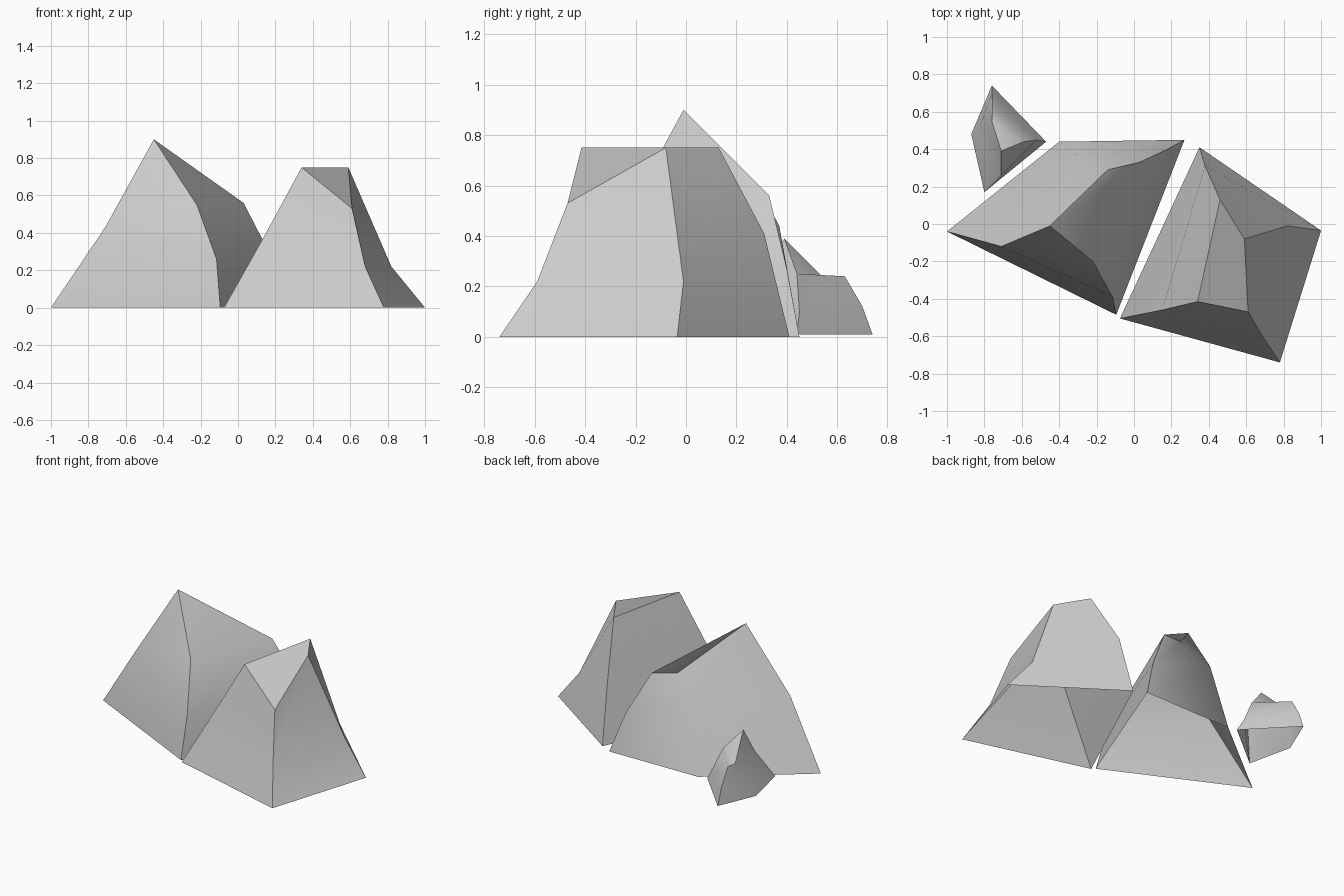
import bpy
import bmesh
import math

# Remove the default cube
default_cube = bpy.data.objects.get("Cube")
if default_cube:
    bpy.data.objects.remove(default_cube, do_unlink=True)

# Single stone colour
stone = bpy.data.materials.new("grey_stone")
stone.use_nodes = True
stone_color = (0.6, 0.6, 0.6, 1)
stone.diffuse_color = stone_color
stone.node_tree.nodes["Principled BSDF"].inputs["Base Color"].default_value = stone_color


def make_rock(name, base_ring, middle_ring, top_ring):
    """Skin three four-cornered rings into a rock shell, open underneath."""
    bm = bmesh.new()
    rings = [[bm.verts.new(corner) for corner in ring]
             for ring in (base_ring, middle_ring, top_ring)]

    # Side walls between neighbouring rings
    for lower, upper in zip(rings, rings[1:]):
        for i in range(len(lower)):
            j = (i + 1) % len(lower)
            bm.faces.new((lower[i], lower[j], upper[j], upper[i]))

    # Cap folded along the ridge from its first corner
    bm.faces.new(rings[-1])

    mesh = bpy.data.meshes.new(name)
    bm.to_mesh(mesh)
    bm.free()
    mesh.materials.append(stone)
    rock = bpy.data.objects.new(name, mesh)
    bpy.context.collection.objects.link(rock)

    # Smooth shading that keeps the hard ridges
    bpy.ops.object.select_all(action="DESELECT")
    rock.select_set(True)
    bpy.context.view_layer.objects.active = rock
    bpy.ops.object.shade_smooth_by_angle(angle=math.radians(48))


# Tall pointed rock
make_rock(
    "peaked_rock",
    base_ring=[(-1, -.04, 0), (-.095, -.485, 0), (.27, .45, 0), (-.4, .44, 0)],
    middle_ring=[(-.71, -.12, .43), (-.115, -.39, .26), (.18, .4, .27), (-.31, .37, .44)],
    top_ring=[(-.45, -.01, .9), (-.22, -.2, .55), (.03, .33, .56), (-.14, .29, .59)],
)

# Wide rock with a level top and one chipped corner
make_rock(
    "flat_topped_rock",
    base_ring=[(-.075, -.505, 0), (.78, -.74, 0), (1, -.035, 0), (.35, .41, 0)],
    middle_ring=[(.15, -.46, .4), (.68, -.59, .22), (.82, -.01, .22), (.38, .31, .41)],
    top_ring=[(.34, -.415, .75), (.61, -.47, .53), (.59, -.08, .75), (.46, .13, .75)],
)

# Small rock behind
make_rock(
    "small_rock",
    base_ring=[(-.8, .17, .01), (-.47, .44, .01), (-.76, .74, .01), (-.87, .48, .01)],
    middle_ring=[(-.71, .26, .19), (-.52, .45, .1), (-.76, .7, .12), (-.83, .5, .12)],
    top_ring=[(-.71, .39, .39), (-.59, .44, .25), (-.76, .63, .24), (-.76, .55, .23)],
)
